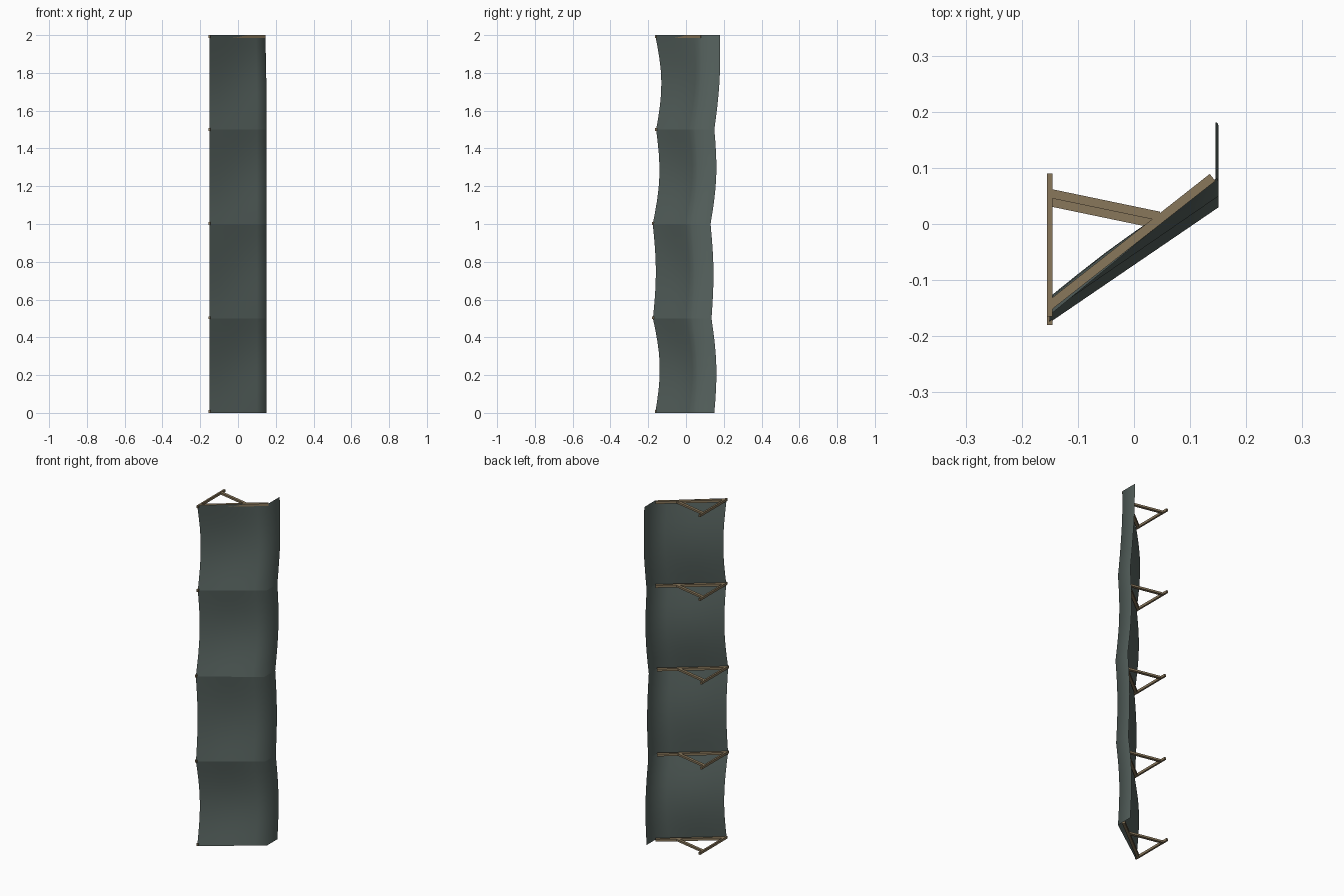
import bpy, bmesh, math
from mathutils import Vector

if "Cube" in bpy.data.objects:
    bpy.data.objects.remove(bpy.data.objects["Cube"])

def material(name, rgb):
    m = bpy.data.materials.new(name)
    m.diffuse_color = (*rgb, 1)
    m.use_nodes = True
    m.node_tree.nodes["Principled BSDF"].inputs["Base Color"].default_value = m.diffuse_color
    return m

CLOTH = material("grey green cloth", (0.095, 0.125, 0.115))
WOOD = material("brown wood", (0.25, 0.185, 0.105))

def finish(bm, name, mat):
    me = bpy.data.meshes.new(name)
    bm.to_mesh(me)
    bm.free()
    me.materials.append(mat)
    ob = bpy.data.objects.new(name, me)
    bpy.context.collection.objects.link(ob)
    return ob

def bar(name, a, b, z, width, depth):
    """Square-cut wooden bar between two points in the xy plane."""
    a, b = Vector(a), Vector(b)
    side = (b - a).normalized().orthogonal() * width / 2
    bm = bmesh.new()
    f = bm.faces.new([bm.verts.new((p.x, p.y, z - depth / 2))
                      for p in (a - side, b - side, b + side, a + side)])
    ext = bmesh.ops.extrude_face_region(bm, geom=[f])
    for v in ext["geom"]:
        if isinstance(v, bmesh.types.BMVert):
            v.co.z += depth
    bmesh.ops.recalc_face_normals(bm, faces=bm.faces)
    return finish(bm, name, WOOD)

# Five triangular brackets
D = 0.014
for i, (z, dy) in enumerate([(D / 2, 0), (0.503, -0.015), (1.003, -0.015),
                             (1.5, 0), (2 - D / 2, 0)], 1):
    bar(f"wall_post_{i}", (-0.15, -0.165 + dy), (-0.15, 0.09 + dy), z, 0.01, D)
    bar(f"slanted_rafter_{i}", (-0.15, -0.145 + dy), (0.14, 0.083 + dy), z, 0.016, D)
    bar(f"brace_{i}", (-0.147, 0.054 + dy), (0.045, 0.014 + dy), z, 0.016, D * 0.8)

# Sagging cloth with a hanging front flap
edge = [-0.163, -0.175, -0.176, -0.158, -0.163]     # wall edge at each bracket
fold = [0.05, 0.035, 0.03, 0.05, 0.08]              # front fold at each bracket
edge_sag = [0.03, 0.016, 0.026, 0.03]
fold_sag = [0.018, 0.013, 0.02, 0.012]
STEPS, COLS = 8, 6
bm = bmesh.new()
rows = []
for r in range(4 * STEPS + 1):
    s = min(r // STEPS, 3)
    t = r / STEPS - s
    w = math.sin(math.pi * t)
    e = edge[s] + (edge[s + 1] - edge[s]) * t + edge_sag[s] * w
    f = fold[s] + (fold[s + 1] - fold[s]) * t + fold_sag[s] * w
    z = 2 * r / (4 * STEPS)
    xf = 0.151 - 0.006 * max(0, (z - 1.7) / 0.3)
    row = []
    for c in range(COLS + 1):
        u = c / COLS
        y = e + (f - e) * u + 0.012 * w * math.sin(math.pi * u)
        row.append(bm.verts.new((-0.151 + (xf + 0.151) * u, y, z)))
    row.append(bm.verts.new((xf, f + 0.1, z)))
    rows.append(row)
for a, b in zip(rows, rows[1:]):
    for c in range(COLS + 1):
        bm.faces.new((a[c], a[c + 1], b[c + 1], b[c])).smooth = True
# Crease the cloth where it crosses each bracket
for r in (STEPS, 2 * STEPS, 3 * STEPS):
    for v, w in zip(rows[r], rows[r][1:]):
        bm.edges.get((v, w)).smooth = False
finish(bm, "awning_cloth", CLOTH)
